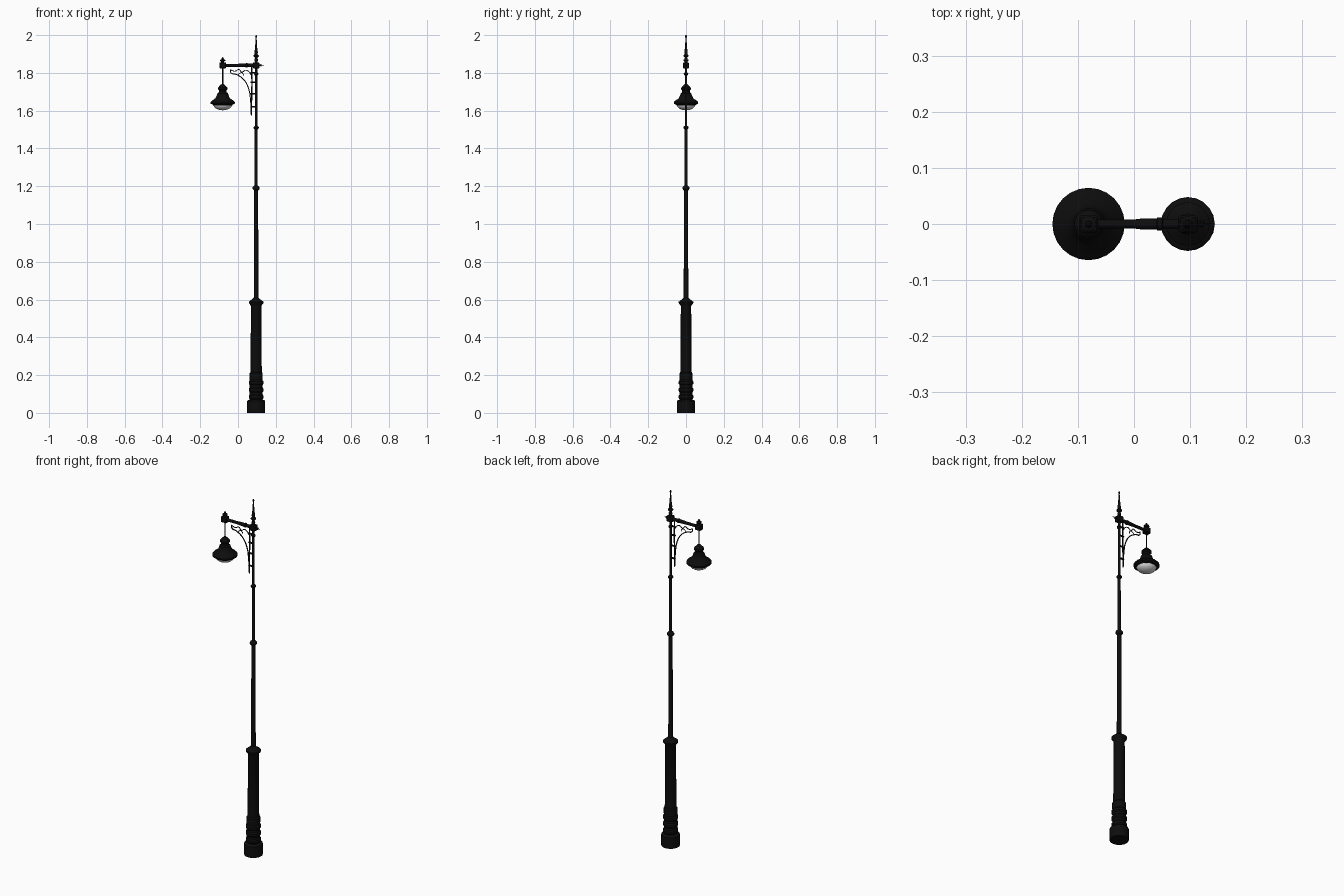
import bpy, math
from mathutils import Vector

if "Cube" in bpy.data.objects:
    bpy.data.objects.remove(bpy.data.objects["Cube"])

PX, LX, ARM_Z = 0.096, -0.081, 1.84   # pole x, lamp x, arm height


def mat(name, c):
    m = bpy.data.materials.new(name)
    m.diffuse_color = (*c, 1)
    m.use_nodes = True
    m.node_tree.nodes["Principled BSDF"].inputs["Base Color"].default_value = m.diffuse_color
    return m


BLACK = mat("black iron", (0.004, 0.004, 0.004))
GLASS = mat("frosted glass", (0.72, 0.72, 0.72))


def finish(o, m, angle=35):
    o.data.materials.append(m)
    bpy.ops.object.select_all(action='DESELECT')
    o.select_set(True)
    bpy.context.view_layer.objects.active = o
    bpy.ops.object.shade_smooth_by_angle(angle=math.radians(angle))
    return o


def lathe(name, prof, x, m=BLACK, n=20, axis='Z', z0=0.0):
    """Revolve (radius, height) pairs about a vertical or x axis."""
    vs, fs = [], []
    for r, h in prof:
        for i in range(n):
            a = 2 * math.pi * i / n
            c, s = r * math.cos(a), r * math.sin(a)
            vs.append((x + c, s, z0 + h) if axis == 'Z' else (x + h, c, z0 + s))
    for j in range(len(prof) - 1):
        for i in range(n):
            k = (i + 1) % n
            fs.append((j * n + i, j * n + k, (j + 1) * n + k, (j + 1) * n + i))
    fs.append(tuple(reversed(range(n))))
    fs.append(tuple((len(prof) - 1) * n + i for i in range(n)))
    me = bpy.data.meshes.new(name)
    me.from_pydata(vs, [], fs)
    o = bpy.data.objects.new(name, me)
    bpy.context.collection.objects.link(o)
    return finish(o, m)


def box(name, loc, size):
    bpy.ops.mesh.primitive_cube_add(size=1, location=loc)
    o = bpy.context.object
    o.name, o.scale = name, size
    bpy.ops.object.transform_apply(location=False, rotation=False, scale=True)
    b = o.modifiers.new("bevel", 'BEVEL')
    b.width, b.segments = 0.003, 1
    return finish(o, BLACK)


def rod(name, pts, r):
    """Smooth round bar through (x, z) points."""
    cu = bpy.data.curves.new(name, 'CURVE')
    cu.dimensions, cu.bevel_depth, cu.bevel_resolution = '3D', r, 1
    cu.use_fill_caps, cu.resolution_u = True, 6
    s = cu.splines.new('BEZIER')
    s.bezier_points.add(len(pts) - 1)
    for p, (x, z) in zip(s.bezier_points, pts):
        p.co = Vector((x, 0, z))
        p.handle_left_type = p.handle_right_type = 'AUTO'
    o = bpy.data.objects.new(name, cu)
    bpy.context.collection.objects.link(o)
    cu.materials.append(BLACK)


# stepped foot with three rings
foot = [(.048, 0), (.048, .062), (.044, .067), (.034, .07)]
for z in (.085, .122, .16):
    foot += [(.034, z - .013), (.039, z - .006), (.039, z + .006), (.034, z + .013)]
foot += [(.035, .18), (.035, .21), (.030, .216)]
lathe("foot", foot, PX)

# thick lower shaft and its collar
lathe("lower_shaft", [(.030, .21), (.0275, .565), (.031, .572), (.038, .580),
                      (.039, .588), (.032, .594), (.020, .602), (.013, .61)], PX)

# slim tapering pole, collars and spire
lathe("pole", [(.0125, .59), (.0105, 1.18), (.0085, 1.2), (.0075, 1.51),
               (.006, 1.52), (.006, 1.87)], PX, n=16)
for i, (z, r, h) in enumerate([(1.19, .019, .010), (1.51, .014, .007),
                               (1.795, .012, .006), (1.89, .014, .006)]):
    lathe(f"pole_collar_{i}", [(.006, z - 1.5 * h), (r * .75, z - h), (r, z - h * .3),
                               (r, z + h * .3), (r * .75, z + h), (.006, z + 1.5 * h)], PX, n=16)
lathe("spire", [(.008, 1.86), (.010, 1.87), (.006, 1.88), (.009, 1.91), (.006, 1.93),
                (.0025, 1.985), (.005, 1.991), (.004, 1.997), (.001, 2.0)], PX, n=12)

# arm with end blocks, finial and pin
lathe("arm", [(.008, LX), (.008, .0), (.0095, .012), (.0095, .04),
              (.012, .042), (.012, .05), (.009, .052), (.009, PX)], 0, n=12, axis='X', z0=ARM_Z)
lathe("arm_pin", [(.004, PX), (.004, .118), (.0065, .119), (.0065, .123),
                  (.002, .125), (.001, .137)], 0, n=10, axis='X', z0=ARM_Z)
for nm, x in (("pole_block", PX), ("lamp_block", LX)):
    box(nm, (x, 0, ARM_Z), (.034, .030, .032))
lathe("lamp_finial", [(.008, 1.85), (.008, 1.86), (.014, 1.864), (.014, 1.869),
                      (.006, 1.873), (.005, 1.88), (.001, 1.884)], LX, n=12)

# scrolled bracket under the arm
rod("bracket_curve", [(-.04, 1.818), (-.037, 1.800), (-.01, 1.792), (.03, 1.765),
                      (.055, 1.72), (.066, 1.66), (.069, 1.58)], .003)
rod("bracket_top_scroll", [(-.04, 1.816), (-.015, 1.809), (.005, 1.818), (.02, 1.804),
                           (.04, 1.814), (.058, 1.806), (.069, 1.79)], .0025)
rod("bracket_upright", [(.073, 1.83), (.073, 1.70), (.071, 1.575)], .003)
rod("bracket_curl", [(.0, 1.788), (.012, 1.80), (.026, 1.797), (.03, 1.785)], .002)
for i, z in enumerate((1.80, 1.75, 1.69, 1.62)):
    box(f"bracket_clasp_{i}", (.081, 0, z), (.032, .011, .008))

# hanging lamp: rod, hood and globe
lathe("hanger", [(.0032, 1.72), (.0032, 1.83)], LX, n=8)
lathe("lamp_hood", [(.005, 1.742), (.013, 1.735), (.025, 1.722), (.026, 1.714), (.020, 1.708),
                    (.020, 1.698), (.028, 1.692), (.031, 1.682), (.038, 1.666),
                    (.058, 1.652), (.0645, 1.645), (.0645, 1.637), (.053, 1.632),
                    (.051, 1.628)], LX, n=24)
globe = [(.050 * math.cos(a), 1.633 - .031 * math.sin(a))
         for a in (math.pi / 2 * k / 7 for k in range(7))] + [(.001, 1.602)]
lathe("globe", globe[::-1], LX, GLASS, n=24)
